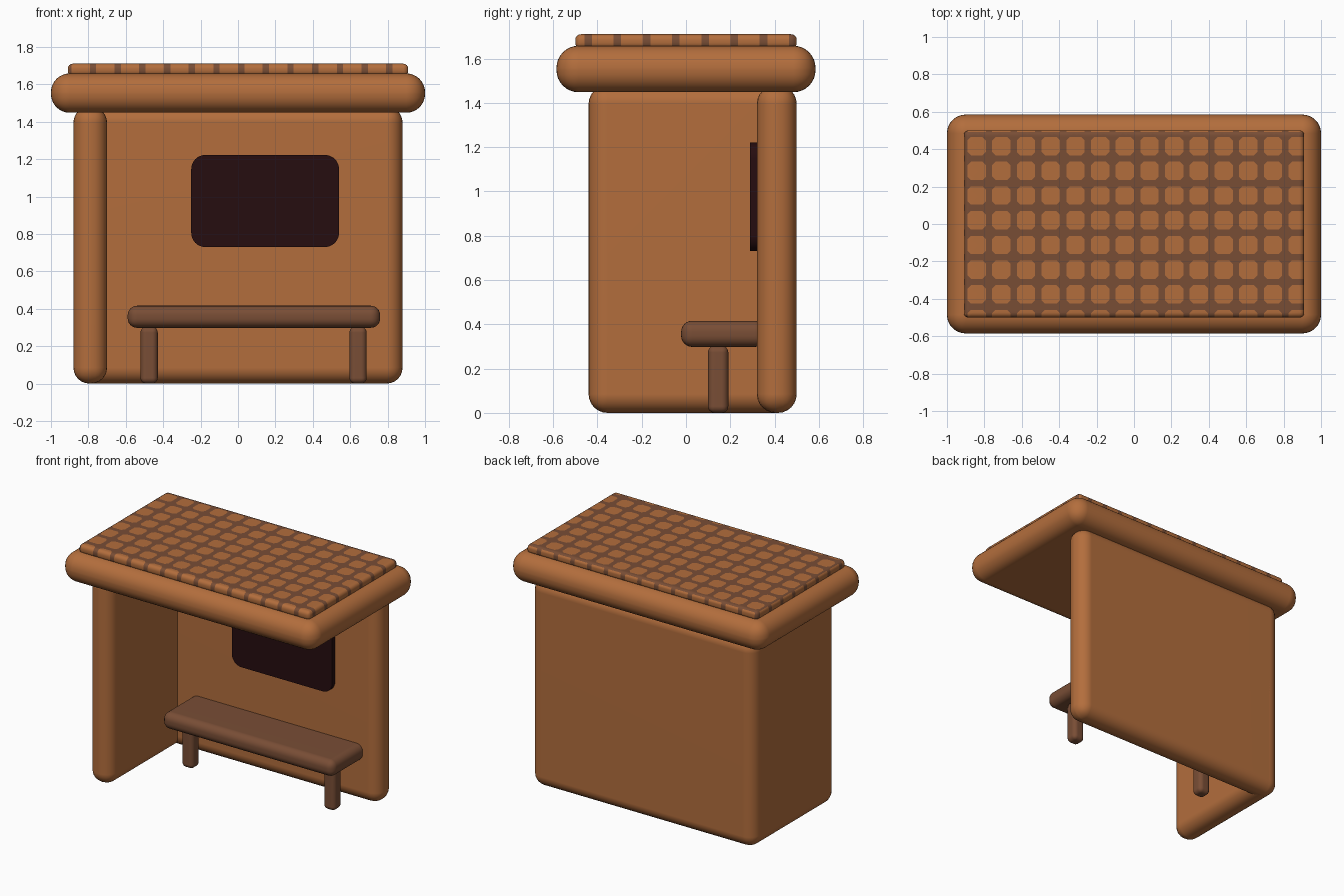
import bpy, bmesh, math
from mathutils import Vector

if "Cube" in bpy.data.objects:
    bpy.data.objects.remove(bpy.data.objects["Cube"])


def material(name, rgb):
    m = bpy.data.materials.new(name)
    m.diffuse_color = (*rgb, 1)
    m.use_nodes = True
    m.node_tree.nodes["Principled BSDF"].inputs["Base Color"].default_value = m.diffuse_color
    return m


ORANGE = material("warm wood", (0.45, 0.155, 0.046))
BROWN = material("dark wood", (0.19, 0.075, 0.036))
DARK = material("dark glass", (0.019, 0.004, 0.005))


def finish(bm, name, *mats):
    me = bpy.data.meshes.new(name)
    bmesh.ops.recalc_face_normals(bm, faces=bm.faces[:])
    bm.to_mesh(me)
    bm.free()
    ob = bpy.data.objects.new(name, me)
    bpy.context.collection.objects.link(ob)
    for m in mats:
        me.materials.append(m)
    bpy.ops.object.select_all(action='DESELECT')
    bpy.context.view_layer.objects.active = ob
    ob.select_set(True)
    bpy.ops.object.shade_smooth_by_angle(angle=math.radians(40))
    wn = ob.modifiers.new("Weighted normals", 'WEIGHTED_NORMAL')
    wn.keep_sharp = True
    return ob


def box(x, y, z, r, seg=6, edges=None):
    """Box from (min, max) ranges, with rounded edges chosen by an optional rule."""
    bm = bmesh.new()
    bmesh.ops.create_cube(bm, size=1)
    for v in bm.verts:
        v.co = [lo + (c + 0.5) * (hi - lo) for c, (lo, hi) in zip(v.co, (x, y, z))]
    chosen = [e for e in bm.edges if edges is None or edges(e)]
    bmesh.ops.bevel(bm, geom=chosen, offset=r, offset_type='OFFSET', segments=seg,
                    profile=0.5, affect='EDGES', clamp_overlap=True)
    return bm


# Walls
finish(box((-0.88, 0.88), (0.32, 0.5), (0, 1.48), 0.085), "back_wall", ORANGE)
finish(box((-0.88, -0.70), (-0.44, 0.5), (0, 1.48), 0.085), "side_wall", ORANGE)

# Roof slab
finish(box((-1, 1), (-0.585, 0.585), (1.448, 1.658), 0.1, 8), "roof", ORANGE)

# Window panel, rounded only in outline
finish(box((-0.25, 0.54), (0.288, 0.34), (0.73, 1.222), 0.075, 8,
           lambda e: abs(e.verts[0].co.y - e.verts[1].co.y) > 0.01), "window", DARK)

# Bench
finish(box((-0.59, 0.76), (-0.022, 0.36), (0.298, 0.416), 0.05), "bench_seat", BROWN)
for side, cx in (("left", -0.475), ("right", 0.642)):
    finish(box((cx - 0.046, cx + 0.046), (0.099, 0.191), (0, 0.303), 0.03),
           side + "_bench_leg", BROWN)

# Roof tiles: cut a regular pattern into a thin slab, then colour by position
PITCH, HALF, DIAG, CX, CY = 0.132, 0.049, 0.080, 0.215, 0.02
bm = box((-0.91, 0.91), (-0.5, 0.5), (1.645, 1.71), 0.026, 4)


def cut(direction, offset):
    n = Vector(direction)
    centre = Vector((CX, CY, 0))
    for k in range(-12, 13):
        for s in (-1, 1):
            d = k * PITCH + s * offset
            bmesh.ops.bisect_plane(bm, geom=bm.verts[:] + bm.edges[:] + bm.faces[:],
                                   plane_co=centre + n * d / n.length_squared,
                                   plane_no=n, dist=1e-5)


for direction, offset in (((1, 0, 0), HALF), ((0, 1, 0), HALF),
                          ((1, 1, 0), DIAG), ((1, -1, 0), DIAG)):
    cut(direction, offset)


def local(a):
    return abs((a + PITCH / 2) % PITCH - PITCH / 2)


for f in bm.faces:
    c, n = f.calc_center_median(), f.normal
    u, v = local(c.x - CX), local(c.y - CY)
    if abs(n.z) > 0.6:
        tile = u < HALF and v < HALF and u + v < DIAG
    else:
        tile = (u if abs(n.y) > abs(n.x) else v) < HALF
    f.material_index = int(tile)
finish(bm, "roof_tiles", BROWN, ORANGE)
